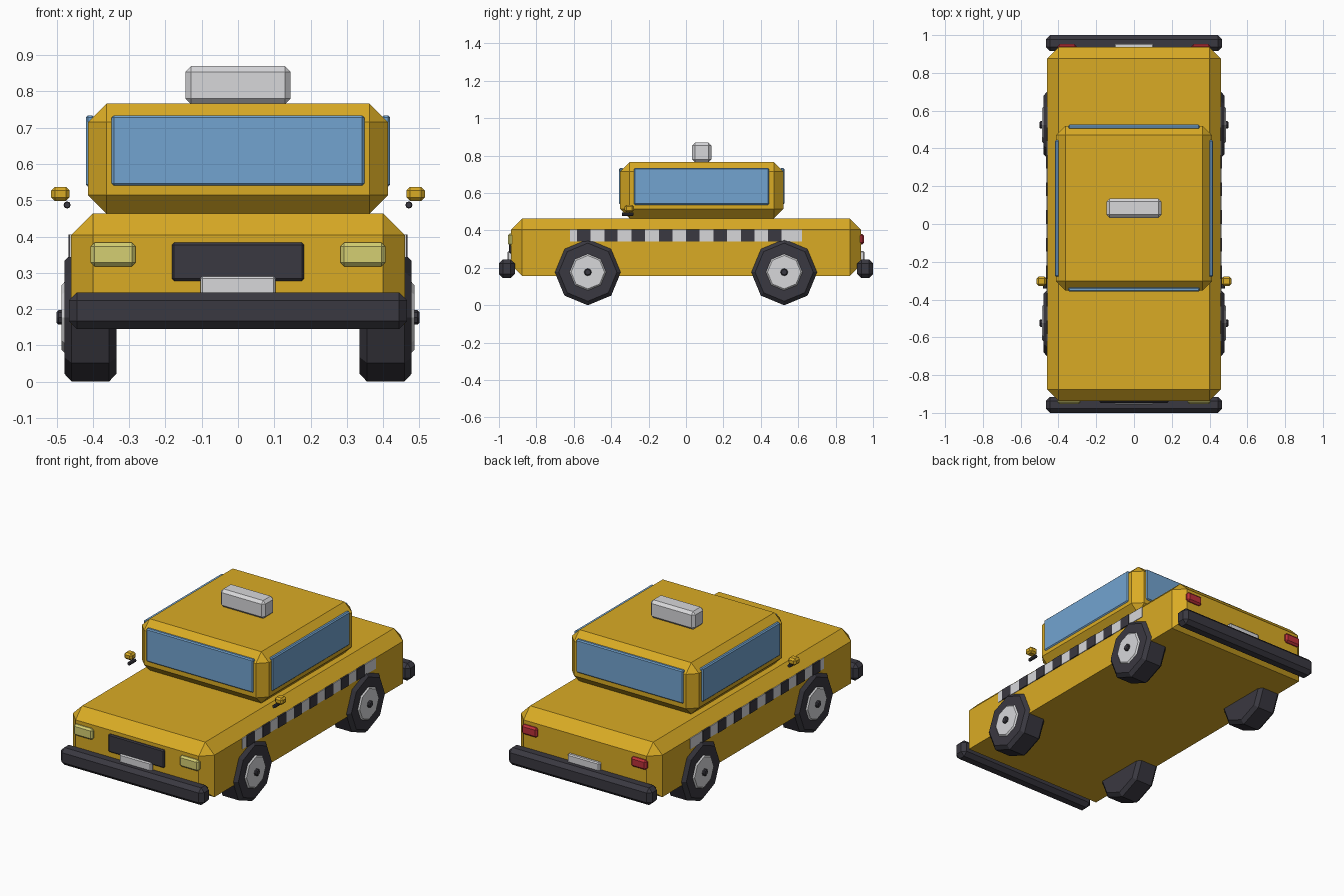
import bpy, bmesh
from mathutils import Matrix, Vector

old = bpy.data.objects.get("Cube")
if old:
    bpy.data.objects.remove(old, do_unlink=True)


def material(name, rgb):
    m = bpy.data.materials.new(name)
    m.use_nodes = True
    m.diffuse_color = (*rgb, 1)
    m.node_tree.nodes["Principled BSDF"].inputs["Base Color"].default_value = (*rgb, 1)
    return m


YELLOW = material("yellow paint", (0.70, 0.41, 0.018))
GLASS = material("blue glass", (0.17, 0.37, 0.63))
DARK = material("dark rubber", (0.042, 0.04, 0.052))
LIGHT = material("light grey", (0.68, 0.68, 0.70))
LAMP = material("pale yellow lamp", (0.66, 0.62, 0.17))
RED = material("red lamp", (0.50, 0.03, 0.042))


def finish(bm, name, mat):
    bmesh.ops.recalc_face_normals(bm, faces=bm.faces)
    mesh = bpy.data.meshes.new(name)
    bm.to_mesh(mesh)
    bm.free()
    mesh.materials.append(mat)
    ob = bpy.data.objects.new(name, mesh)
    bpy.context.collection.objects.link(ob)
    return ob


def chamfer(bm, edges, width):
    if width:
        bmesh.ops.bevel(bm, geom=edges, offset=width, segments=1,
                        affect='EDGES', profile=0.5)


def box(name, mat, x, y, z, bevel=0.0, keep=lambda a, b: False):
    """Chamfered box from (min, max) ranges; keep() leaves an edge sharp."""
    bm = bmesh.new()
    bmesh.ops.create_cube(bm, size=1)
    for v in bm.verts:
        v.co = Vector(r[0] if c < 0 else r[1] for c, r in zip(v.co, (x, y, z)))
    edges = [e for e in bm.edges if not keep(e.verts[0].co, e.verts[1].co)]
    chamfer(bm, edges, bevel)
    return finish(bm, name, mat)


def disc(name, mat, centre, radius, depth, axis, bevel):
    """Eight-sided disc with chamfered rims."""
    bm = bmesh.new()
    bmesh.ops.create_cone(bm, cap_ends=True, segments=8, radius1=radius,
                          radius2=radius, depth=depth)
    rims = [e for e in bm.edges if e.verts[0].co.z * e.verts[1].co.z > 0]
    chamfer(bm, rims, bevel)
    turn = Vector((0, 0, 1)).rotation_difference(Vector(axis)).to_matrix().to_4x4()
    bmesh.ops.transform(bm, verts=bm.verts, matrix=Matrix.Translation(centre) @ turn)
    return finish(bm, name, mat)


def side_range(s, a, b):
    return tuple(sorted((s * a, s * b)))


# Body, with its lower long edges left sharp, and cabin
BOTTOM = 0.157
box("body", YELLOW, (-0.46, 0.46), (-0.936, 0.936), (BOTTOM, 0.464), 0.06,
    keep=lambda a, b: a.z < 0.2 and b.z < 0.2 and a.x == b.x)
box("cabin", YELLOW, (-0.413, 0.413), (-0.352, 0.52), (0.464, 0.766), 0.05)
box("roof_sign", LIGHT, (-0.145, 0.145), (0.033, 0.135), (0.764, 0.87), 0.016)

# Windscreen, rear window and bumpers
box("windscreen", GLASS, (-0.348, 0.348), (-0.358, -0.335), (0.54, 0.734), 0.006)
box("rear_window", GLASS, (-0.348, 0.348), (0.503, 0.526), (0.54, 0.734), 0.006)
for s, end in ((-1, "front"), (1, "rear")):
    box(end + "_bumper", DARK, (-0.466, 0.466), side_range(s, 0.915, 1.0),
        (0.145, 0.246), 0.022)
    box(end + "_plate", LIGHT, (-0.104, 0.104), side_range(s, 0.925, 0.955),
        (0.2, 0.29), 0.006)
box("grille", DARK, (-0.182, 0.182), (-0.947, -0.92), (0.278, 0.383), 0.006)

# Parts on both sides
for s, side in ((1, "left"), (-1, "right")):
    box(side + "_window", GLASS, side_range(s, 0.396, 0.419), (-0.278, 0.444),
        (0.537, 0.734), 0.006)
    box(side + "_headlight", LAMP, side_range(s, 0.282, 0.406), (-0.952, -0.92),
        (0.318, 0.383), 0.01)
    box(side + "_taillight", RED, side_range(s, 0.305, 0.405), (0.92, 0.952),
        (0.325, 0.382), 0.01)

    # Checked band
    box(side + "_band", LIGHT, side_range(s, 0.456, 0.464), (-0.62, 0.62),
        (0.342, 0.405))
    for i in range(8):
        mid = -0.547 + 0.146 * i
        box(f"{side}_band_check_{i + 1}", DARK, side_range(s, 0.458, 0.467),
            (mid - 0.036, mid + 0.036), (0.341, 0.406))

    # Wing mirror
    box(side + "_mirror", YELLOW, side_range(s, 0.464, 0.515), (-0.328, -0.278),
        (0.498, 0.537), 0.01)
    disc(side + "_mirror_arm", DARK, (s * 0.471, -0.312, 0.487), 0.01, 0.06,
         (0, 1, 0), 0.002)

    # Wheels
    for y, end in ((-0.525, "front"), (0.525, "rear")):
        name = f"{side}_{end}_"
        axis = (s, 0, 0)
        disc(name + "tyre", DARK, (s * 0.407, y, 0.177), 0.177, 0.143, axis, 0.02)
        disc(name + "hubcap", LIGHT, (s * 0.465, y, 0.177), 0.098, 0.042, axis, 0.008)
        disc(name + "hub", DARK, (s * 0.48, y, 0.177), 0.02, 0.04, axis, 0.005)
